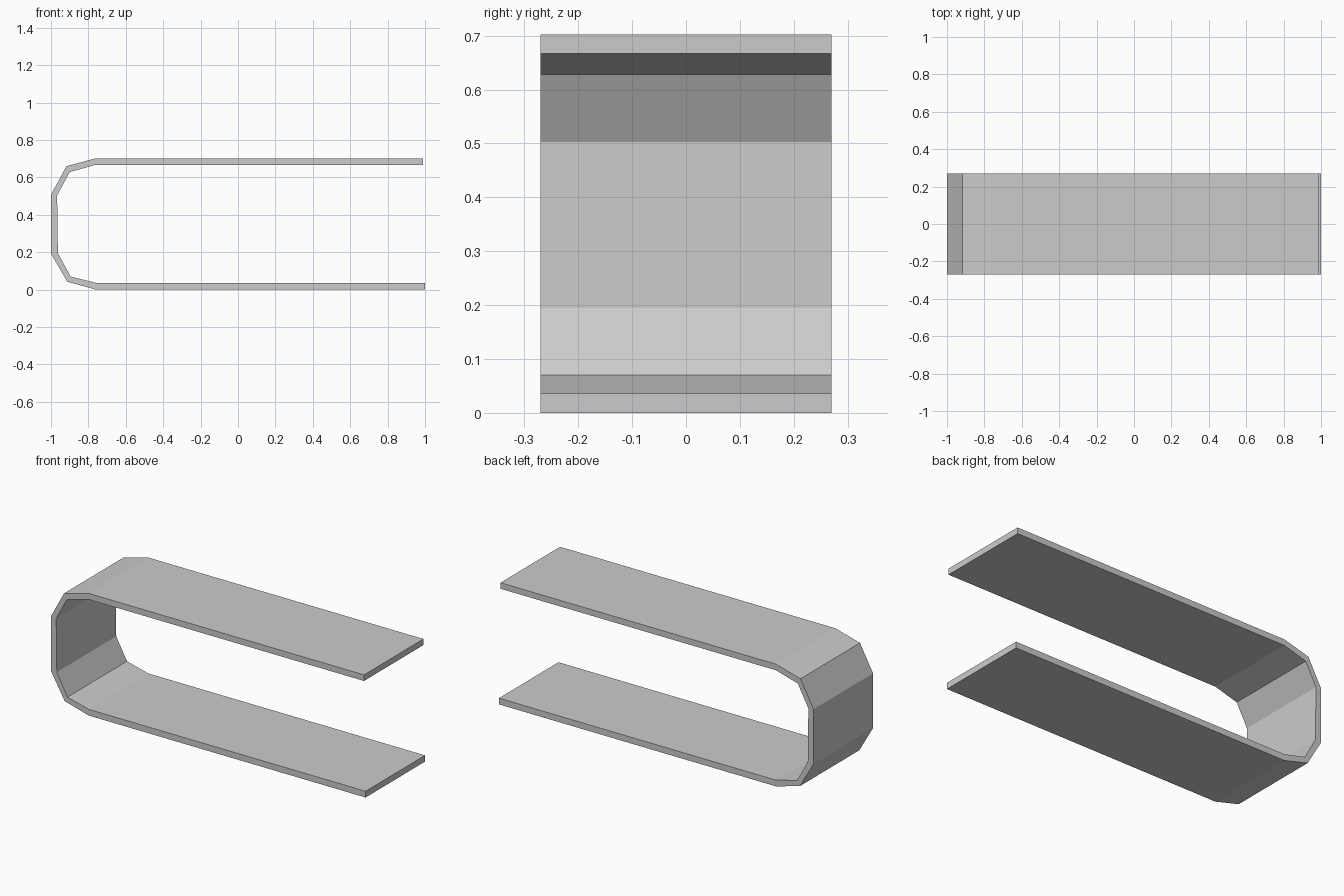
import bpy
import bmesh

cube = bpy.data.objects.get("Cube")
if cube:
    bpy.data.objects.remove(cube, do_unlink=True)

# Single plain grey
grey = bpy.data.materials.new("light grey")
grey.use_nodes = True
colour = (0.6, 0.6, 0.6, 1)
grey.diffuse_color = colour
grey.node_tree.nodes["Principled BSDF"].inputs["Base Color"].default_value = colour

# Matching outer and inner outlines of the bent strip, from top end to bottom end
outer = [(0.99, 0.702), (-0.76, 0.702), (-0.917, 0.66), (-1, 0.507),
         (-1, 0.193), (-0.913, 0.042), (-0.76, 0), (1, 0)]
inner = [(0.99, 0.667), (-0.76, 0.667), (-0.9, 0.628), (-0.967, 0.503),
         (-0.963, 0.195), (-0.895, 0.07), (-0.76, 0.036), (1, 0.036)]
half_width = 0.27

# Bent strip: a band of side quads, swept across the width
bm = bmesh.new()
rows = [[bm.verts.new((x, -half_width, z)) for x, z in line] for line in (outer, inner)]
for i in range(len(outer) - 1):
    bm.faces.new((rows[0][i], rows[0][i + 1], rows[1][i + 1], rows[1][i]))
swept = bmesh.ops.extrude_face_region(bm, geom=bm.faces[:], use_keep_orig=True)
moved = [v for v in swept["geom"] if isinstance(v, bmesh.types.BMVert)]
bmesh.ops.translate(bm, verts=moved, vec=(0, 2 * half_width, 0))
bmesh.ops.recalc_face_normals(bm, faces=bm.faces[:])

mesh = bpy.data.meshes.new("bent_strip")
bm.to_mesh(mesh)
bm.free()
mesh.materials.append(grey)
strip = bpy.data.objects.new("bent_strip", mesh)
bpy.context.collection.objects.link(strip)
